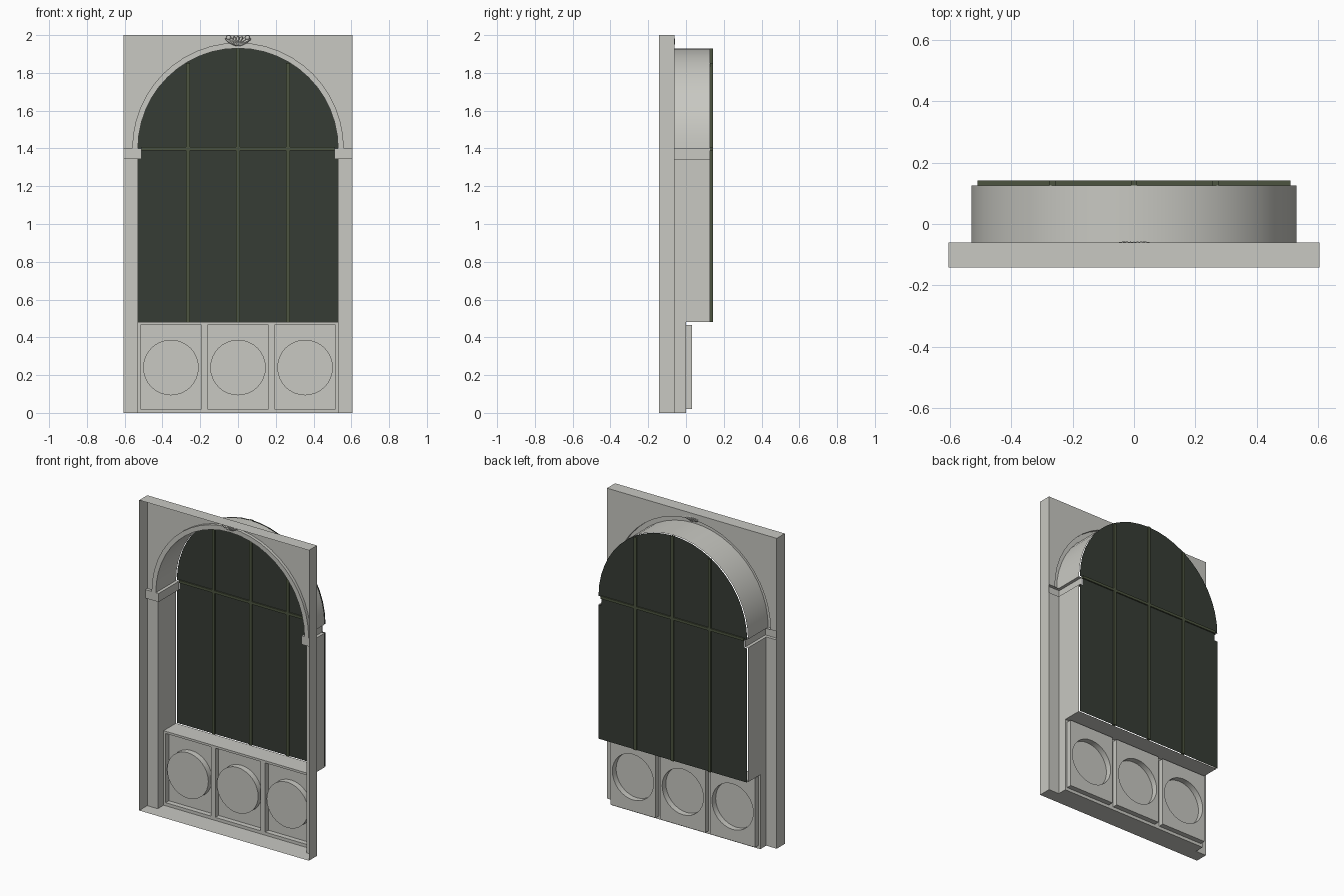
import bpy, bmesh, math
from mathutils import Vector, Matrix

if "Cube" in bpy.data.objects:
    bpy.data.objects.remove(bpy.data.objects["Cube"])


def material(name, rgb):
    m = bpy.data.materials.new(name)
    m.diffuse_color = (*rgb, 1)
    m.use_nodes = True
    m.node_tree.nodes["Principled BSDF"].inputs["Base Color"].default_value = m.diffuse_color
    return m


STONE = material("pale stone", (0.58, 0.58, 0.54))
FRAME = material("olive frame", (0.072, 0.088, 0.05))
GLASS = material("dark glass", (0.037, 0.045, 0.036))


def finish(bm, name, mat):
    bmesh.ops.remove_doubles(bm, verts=bm.verts, dist=1e-5)
    me = bpy.data.meshes.new(name)
    bm.to_mesh(me)
    bm.free()
    me.materials.append(mat)
    me.shade_smooth()
    me.set_sharp_from_angle(angle=math.radians(30))
    ob = bpy.data.objects.new(name, me)
    bpy.context.collection.objects.link(ob)
    return ob


def strip(bm, path, y0, y1, closed=False):
    """Sweep an x-z path along y."""
    a = [bm.verts.new((x, y0, z)) for x, z in path]
    b = [bm.verts.new((x, y1, z)) for x, z in path]
    for i in range(len(path) if closed else len(path) - 1):
        j = (i + 1) % len(path)
        bm.faces.new((a[i], a[j], b[j], b[i]))


def fill(bm, loops, y):
    """Flat front-facing sheet; loops after the first are holes."""
    edges = []
    for path in loops:
        v = [bm.verts.new((x, y, z)) for x, z in path]
        edges += [bm.edges.new((v[i - 1], v[i])) for i in range(len(v))]
    bmesh.ops.triangle_fill(bm, edges=edges, use_beauty=True, normal=(0, -1, 0))


def box(bm, x0, x1, y0, y1, z0, z1):
    m = Matrix.LocRotScale(Vector(((x0 + x1) / 2, (y0 + y1) / 2, (z0 + z1) / 2)), None,
                           Vector((x1 - x0, y1 - y0, z1 - z0)))
    bmesh.ops.create_cube(bm, size=1, matrix=m)


def arc(r, n=24):
    return [(-r * math.cos(math.pi * i / n), SPRING + r * math.sin(math.pi * i / n)) for i in range(n + 1)]


def rect(x0, x1, z0, z1):
    return [(x0, z0), (x0, z1), (x1, z1), (x1, z0)]


W, R, R2 = 0.605, 0.53, 0.56          # wall half width, opening, outer arch ring
SPRING, BAND, SILL, IN = 1.40, 1.345, 0.48, 0.51
FRONT, WALL, FACE, BACK = -0.142, -0.06, -0.08, 0.126

# wall sheet with arched opening and notches behind the imposts
bm = bmesh.new()
fill(bm, [[(-R, 0), (-W, 0), (-W, BAND), (-R, BAND)]], WALL)
fill(bm, [[(R, 0), (W, 0), (W, BAND), (R, BAND)]], WALL)
fill(bm, [[(-W, SPRING), (-W, 2), (W, 2), (W, SPRING)] + arc(R2)[::-1]], WALL)
finish(bm, "wall", STONE)

# border running forward around the wall
bm = bmesh.new()
strip(bm, rect(-W, W, 0, 2), FRONT, WALL, True)
finish(bm, "outer_border", STONE)

# raised ring around the arch
bm = bmesh.new()
fill(bm, [arc(R2) + arc(R)[::-1]], FACE)
strip(bm, arc(R2), FACE, WALL)
strip(bm, arc(R), FACE, WALL)
finish(bm, "arch_ring", STONE)

# impost blocks on the wall
for s, side in ((-1, "left"), (1, "right")):
    bm = bmesh.new()
    p = [(s * W, BAND), (s * IN, BAND), (s * IN, SPRING), (s * W, SPRING)]
    fill(bm, [p], FACE)
    strip(bm, p, FACE, WALL)
    finish(bm, side + "_impost", STONE)

# deep reveal with the impost band, and the sill
left = [(-R, SILL), (-R, BAND), (-IN, BAND), (-IN, SPRING)]
outline = left + arc(R) + [(-x, z) for x, z in reversed(left)]
bm = bmesh.new()
strip(bm, outline, WALL, BACK)
strip(bm, [(-R, SILL), (R, SILL)], 0, BACK)
finish(bm, "window_reveal", STONE)

# lower panel wall with three recesses and raised discs
bm = bmesh.new()
cells = [rect(c - 0.161, c + 0.161, 0.02, 0.466) for c in (-0.355, 0, 0.355)]
fill(bm, [rect(-R, R, 0, SILL)] + cells, 0)
strip(bm, [(-R, SILL), (-R, 0), (R, 0), (R, SILL)], WALL, 0)
for c, cell in zip((-0.355, 0, 0.355), cells):
    disc = [(c + 0.147 * math.cos(math.tau * i / 32), 0.24 + 0.147 * math.sin(math.tau * i / 32)) for i in range(32)]
    strip(bm, cell, 0, 0.033, True)
    fill(bm, [cell, disc], 0.033)
    strip(bm, disc, -0.005, 0.033, True)
    fill(bm, [disc], -0.005)
finish(bm, "panel_wall", STONE)

# glass sheet
bm = bmesh.new()
fill(bm, [outline], 0.134)
finish(bm, "window_glass", GLASS)

# thin edge frame
bm = bmesh.new()
pts = [p for i, p in enumerate(outline) if p != outline[i - 1]]
f = bm.faces.new([bm.verts.new((x, BACK, z)) for x, z in pts])
bmesh.ops.inset_region(bm, faces=[f], thickness=0.008, use_even_offset=True)
bmesh.ops.delete(bm, geom=[f], context='FACES')
ext = bmesh.ops.extrude_face_region(bm, geom=bm.faces[:], use_keep_orig=True)
bmesh.ops.translate(bm, vec=(0, 0.016, 0), verts=[v for v in ext["geom"] if isinstance(v, bmesh.types.BMVert)])
bmesh.ops.recalc_face_normals(bm, faces=bm.faces)
finish(bm, "window_frame", FRAME)

# glazing bars
bm = bmesh.new()
for x in (-0.265, 0, 0.265):
    box(bm, x - 0.01, x + 0.01, BACK, 0.142, SILL, SPRING + math.sqrt(R * R - (abs(x) + 0.01) ** 2) - 0.002)
box(bm, -IN, IN, BACK, 0.142, 1.39, 1.407)
finish(bm, "glazing_bars", FRAME)

# leaf ornament at the crown of the arch
bm = bmesh.new()
for deg, length in ((0, 0.055), (24, 0.056), (-24, 0.056), (45, 0.067), (-45, 0.067), (60, 0.08), (-60, 0.08)):
    m = (Matrix.Translation((0, -0.075, 1.942)) @ Matrix.Rotation(math.radians(deg), 4, 'Y')
         @ Matrix.Translation((0, 0, length / 2)) @ Matrix.Diagonal((0.010, 0.018, length / 2, 1)))
    bmesh.ops.create_icosphere(bm, subdivisions=2, radius=1, matrix=m)
for x in (-0.05, 0.05):
    bmesh.ops.create_icosphere(bm, subdivisions=2, radius=0.013, matrix=Matrix.Translation((x, -0.08, 1.986)))
finish(bm, "crown_leaf", STONE)
